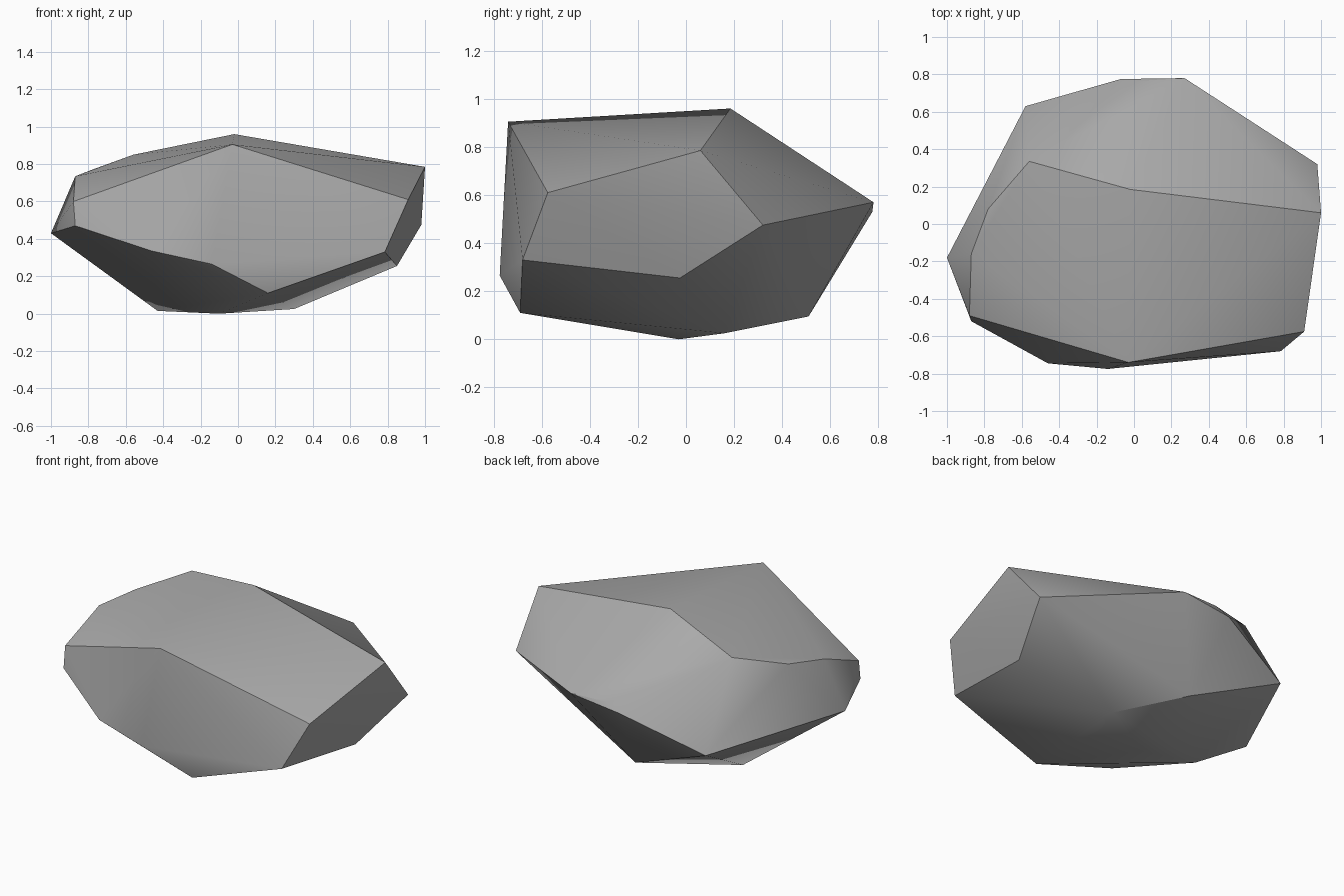
import bpy
import bmesh
import math

# Remove the default cube only
default_cube = bpy.data.objects.get("Cube")
if default_cube:
    bpy.data.objects.remove(default_cube, do_unlink=True)

# Corner points of the boulder, grouped by zone
crown = [
    (-.03, -.74, .905), (-.02, .185, .96), (1, .06, .785),
    (-.56, .335, .85), (-.78, .08, .77), (-.87, -.16, .735),
]
front_girdle = [
    (.91, -.575, .61), (.785, -.68, .33), (.16, -.69, .11),
    (-.14, -.775, .265), (-.46, -.745, .335),
    (-.87, -.52, .47), (-.88, -.49, .6),
]
back_girdle = [
    (-1, -.18, .43), (-.58, .63, .34), (-.07, .775, .53),
    (.02, .765, .575), (.27, .78, .57), (.98, .32, .475), (.85, -.025, .255),
]
base = [(.3, .16, .025), (-.1, -.03, 0), (-.43, .04, .015), (0, .51, .095)]


def make_material(name, color):
    """Create a plain matte material."""
    material = bpy.data.materials.new(name)
    material.use_nodes = True
    material.diffuse_color = color
    shader = material.node_tree.nodes["Principled BSDF"]
    shader.inputs["Base Color"].default_value = color
    shader.inputs["Roughness"].default_value = .9
    return material


def make_hull(name, points, material):
    """Wrap a convex stone surface around the given corner points."""
    bm = bmesh.new()
    for point in points:
        bm.verts.new(point)
    result = bmesh.ops.convex_hull(bm, input=bm.verts)
    loose = {v for v in result["geom_interior"] + result["geom_unused"]
             if isinstance(v, bmesh.types.BMVert)}
    bmesh.ops.delete(bm, geom=list(loose), context="VERTS")
    bmesh.ops.recalc_face_normals(bm, faces=bm.faces)
    mesh = bpy.data.meshes.new(name)
    bm.to_mesh(mesh)
    bm.free()
    mesh.materials.append(material)
    obj = bpy.data.objects.new(name, mesh)
    bpy.context.scene.collection.objects.link(obj)
    return obj


# Boulder: soft facets with crisp ridges
stone_grey = make_material("stone_grey", (.4, .4, .4, 1))
boulder = make_hull("boulder", crown + front_girdle + back_girdle + base, stone_grey)
bpy.ops.object.select_all(action="DESELECT")
boulder.select_set(True)
bpy.context.view_layer.objects.active = boulder
bpy.ops.object.shade_smooth_by_angle(angle=math.radians(30))
